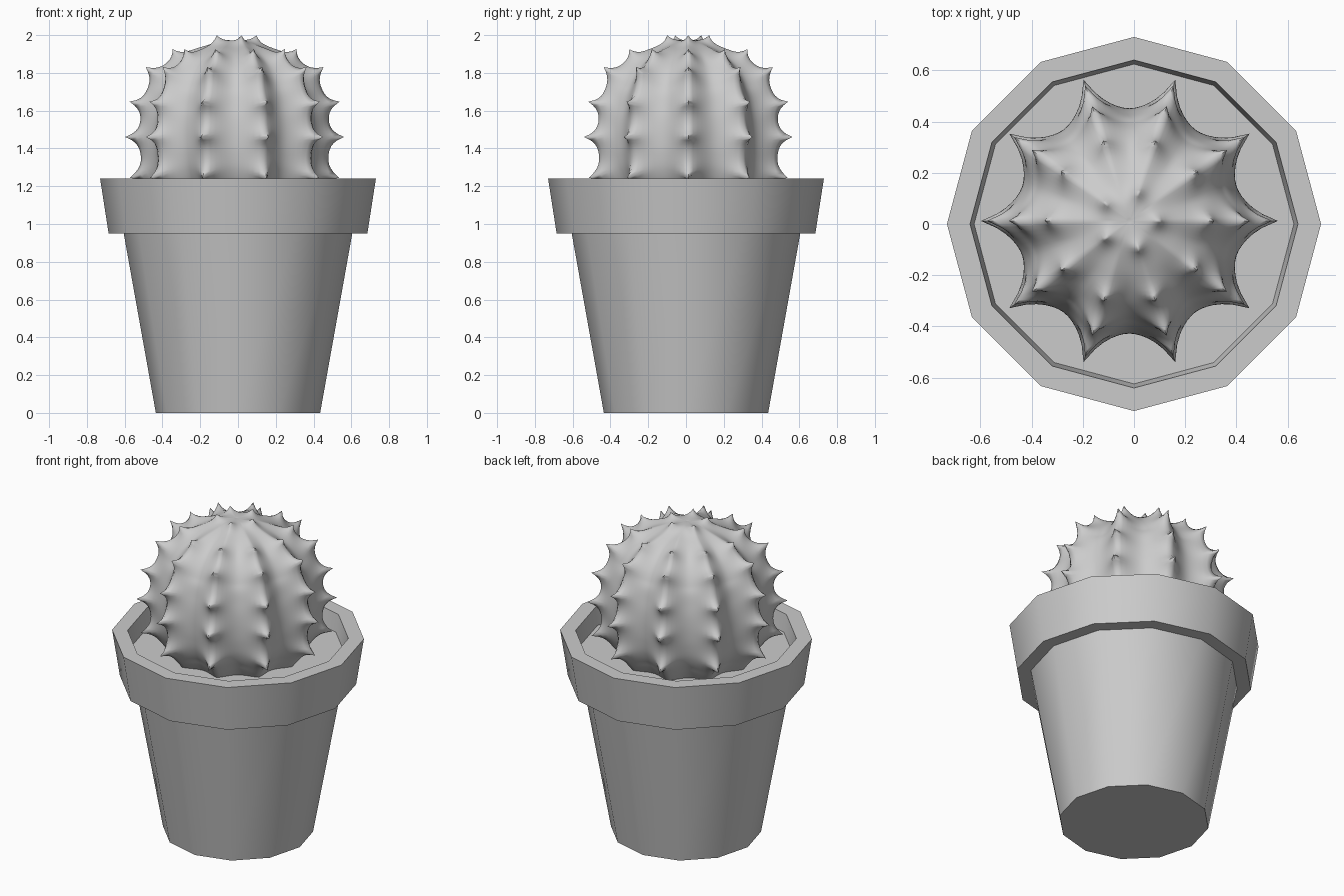
import bpy, bmesh, math
from mathutils import Vector

if "Cube" in bpy.data.objects:
    bpy.data.objects.remove(bpy.data.objects["Cube"])


def lathe(name, profile, sides, point=None, cap_start=False, cap_end=False):
    """Spin an (r, z) profile; point(i, angle) may override vertex positions."""
    bm = bmesh.new()
    rings = []
    for i, (r, z) in enumerate(profile):
        if r < 1e-6:
            rings.append([bm.verts.new((*CENTRE, z))] * sides)
            continue
        ring = []
        for k in range(sides):
            a = 2 * math.pi * k / sides
            ring.append(bm.verts.new(point(i, a) if point else (r * math.cos(a), r * math.sin(a), z)))
        rings.append(ring)
    for lo, hi in zip(rings, rings[1:]):
        for k in range(sides):
            n = (k + 1) % sides
            quad = [lo[k], lo[n], hi[n], hi[k]]
            bm.faces.new(list(dict.fromkeys(quad)))
    if cap_start:
        bm.faces.new(rings[0][::-1])
    if cap_end:
        bm.faces.new(rings[-1])
    mesh = bpy.data.meshes.new(name)
    bm.to_mesh(mesh)
    bm.free()
    obj = bpy.data.objects.new(name, mesh)
    bpy.context.collection.objects.link(obj)
    return obj


def smooth(obj, degrees):
    bpy.ops.object.select_all(action='DESELECT')
    obj.select_set(True)
    bpy.context.view_layer.objects.active = obj
    bpy.ops.object.shade_smooth_by_angle(angle=math.radians(degrees))


CENTRE = (-0.018, 0.012)
SOIL_Z = 1.13

# Twelve-sided pot with overhanging rim, closed at the soil level
pot = lathe("pot", [(0.435, 0), (0.605, 0.95), (0.685, 0.95), (0.73, 1.24),
                    (0.64, 1.24), (0.624, SOIL_Z)], 12, cap_start=True, cap_end=True)
smooth(pot, 35)

# Cactus rib-crest profile (r, z), with the spine length at spine rows
KEYS = [(0.35, 1.08, 0), (0.43, 1.18, 0), (0.472, 1.27, 0.085), (0.49, 1.365, 0),
        (0.494, 1.46, 0.085), (0.489, 1.55, 0), (0.475, 1.63, 0.083), (0.452, 1.715, 0),
        (0.41, 1.785, 0.075), (0.36, 1.838, 0), (0.30, 1.878, 0.055), (0.21, 1.925, 0),
        (0.105, 1.955, 0.045), (0.05, 1.967, 0), (0, 1.97, 0)]
STEP, RIBS = 6, 10

# Catmull-Rom refinement of the profile
pts = [Vector(k[:2]) for k in KEYS]
pts = [2 * pts[0] - pts[1]] + pts + [Vector((-pts[-2].x, pts[-2].y))]
profile = []
for a, b, c, d in zip(pts, pts[1:], pts[2:], pts[3:]):
    for s in range(STEP):
        t = s / STEP
        profile.append(0.5 * (2 * b + (c - a) * t + (2 * a - 5 * b + 4 * c - d) * t * t
                              + (3 * b - a - 3 * c + d) * t ** 3))
profile.append(Vector((0, KEYS[-1][1])))


def cactus_point(i, a):
    p = profile[i]
    tan = profile[min(i + 1, len(profile) - 1)] - profile[max(i - 1, 0)]
    normal = Vector((tan.y, -tan.x)).normalized()
    # rib valleys fade out towards the crown
    valley = abs(math.sin(RIBS * a / 2)) ** 1.2
    off = -0.055 * valley * min(1, p.x / 0.43) ** 2
    # spines drawn out of the ribs, only every second rib at the crown
    for r, z, length in KEYS:
        if length:
            gap = 2 * math.pi / (RIBS if r > 0.2 else RIBS / 2)
            da = a - round(a / gap) * gap
            dist = math.hypot((p - Vector((r, z))).length, p.x * da)
            off += length * math.exp(-dist / 0.03)
    r, z = p + normal * off
    return (CENTRE[0] + r * math.cos(a), CENTRE[1] + r * math.sin(a), z)


# Ribbed cactus body with spines
cactus = lathe("cactus", profile, RIBS * 12, point=cactus_point, cap_start=True)
smooth(cactus, 80)
